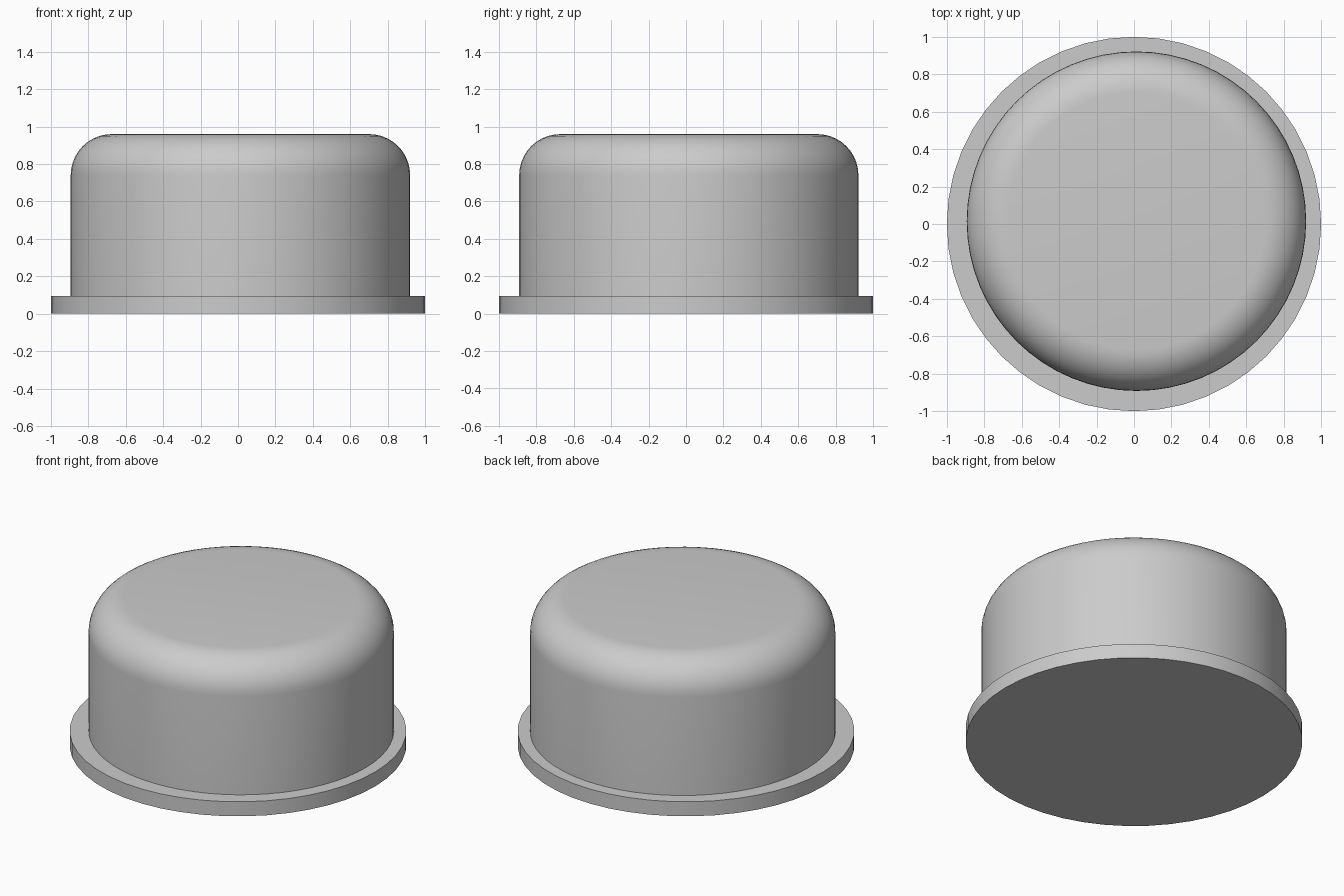
import bpy, bmesh, math

cube = bpy.data.objects.get("Cube")
if cube:
    bpy.data.objects.remove(cube, do_unlink=True)

# Single grey material
grey = bpy.data.materials.new("light_grey")
grey.use_nodes = True
colour = (0.6, 0.6, 0.6, 1)
grey.diffuse_color = colour
grey.node_tree.nodes["Principled BSDF"].inputs["Base Color"].default_value = colour


def lathe(name, profile, centre, steps):
    """Revolve a profile of (radius, z) points into a closed solid."""
    bm = bmesh.new()
    verts = [bm.verts.new((r, 0, z)) for r, z in profile]
    edges = [bm.edges.new(pair) for pair in zip(verts, verts[1:])]
    bmesh.ops.spin(bm, geom=verts + edges, cent=(0, 0, 0), axis=(0, 0, 1),
                   angle=math.tau, steps=steps)
    bmesh.ops.remove_doubles(bm, verts=bm.verts, dist=0.0001)
    # Close the flat top and bottom
    bmesh.ops.holes_fill(bm, edges=[e for e in bm.edges if e.is_boundary], sides=0)
    bmesh.ops.recalc_face_normals(bm, faces=bm.faces)
    mesh = bpy.data.meshes.new(name)
    bm.to_mesh(mesh)
    bm.free()
    mesh.materials.append(grey)
    obj = bpy.data.objects.new(name, mesh)
    obj.location = centre
    bpy.context.collection.objects.link(obj)
    bpy.ops.object.select_all(action="DESELECT")
    obj.select_set(True)
    bpy.context.view_layer.objects.active = obj
    bpy.ops.object.shade_smooth_by_angle(angle=math.radians(30))
    return obj


# Thin round base flange
base_height = 0.095
lathe("base_flange", [(1, 0), (1, base_height)], (0, 0, 0), 48)

# Slightly off-centre body with a rounded shoulder
radius, top, fillet, segments = 0.907, 0.96, 0.22, 10
shoulder = []
for i in range(segments + 1):
    a = math.pi / 2 * i / segments
    shoulder.append((radius - fillet + fillet * math.cos(a),
                     top - fillet + fillet * math.sin(a)))
lathe("rounded_body", [(radius, base_height / 2)] + shoulder, (0.013, 0.015, 0), 64)
